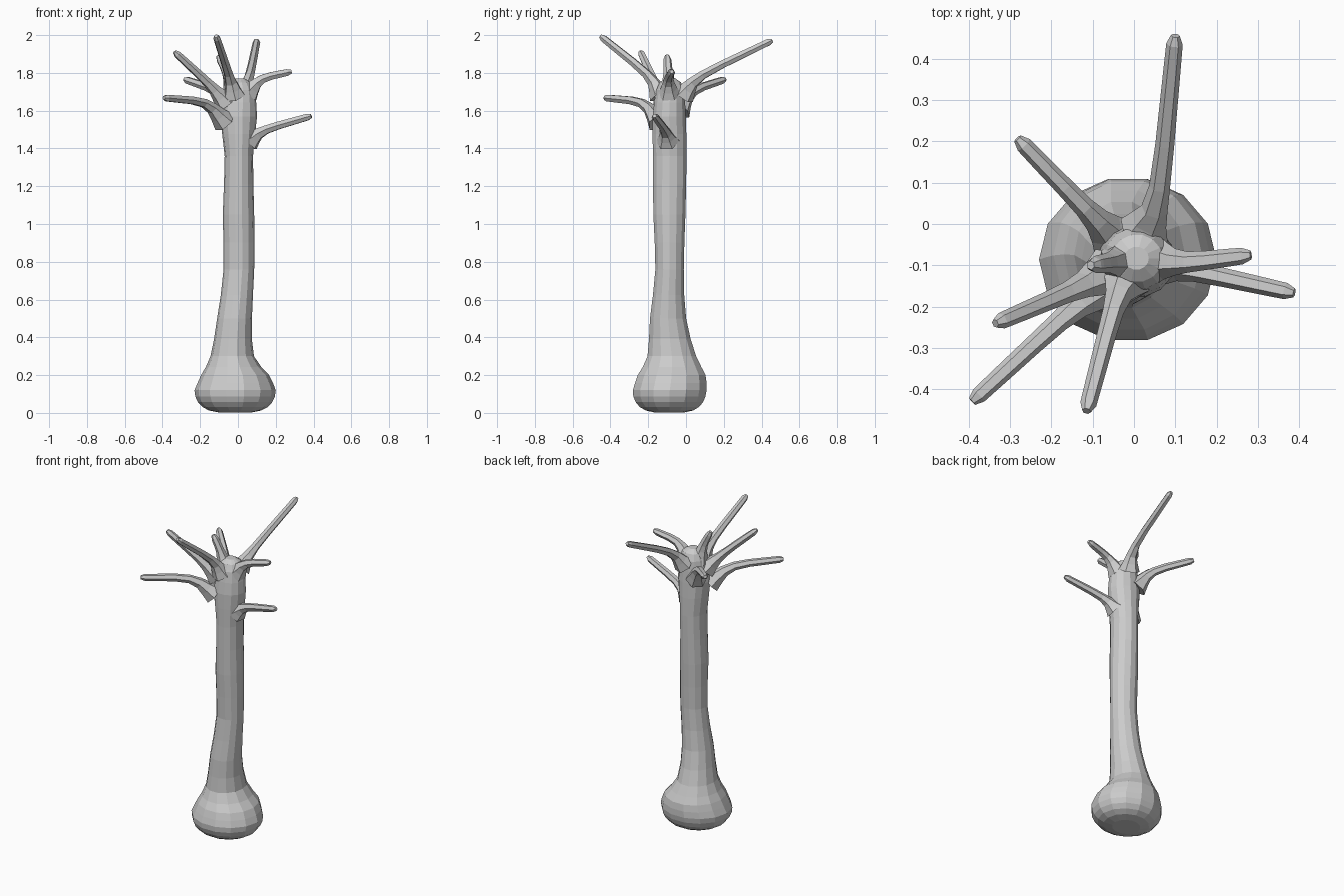
import bpy, bmesh
from math import sin, cos, pi
from mathutils import Vector

if "Cube" in bpy.data.objects:
    bpy.data.objects.remove(bpy.data.objects["Cube"])


def skin(name, rings):
    """Bridge equal-sized rings of points into a closed flat-faced tube."""
    bm = bmesh.new()
    vs = [[bm.verts.new(p) for p in ring] for ring in rings]
    n = len(vs[0])
    for a, b in zip(vs, vs[1:]):
        for i in range(n):
            j = (i + 1) % n
            bm.faces.new((a[i], a[j], b[j], b[i]))
    bm.faces.new(vs[0][::-1])
    bm.faces.new(vs[-1])
    bmesh.ops.recalc_face_normals(bm, faces=bm.faces)
    me = bpy.data.meshes.new(name)
    bm.to_mesh(me)
    bm.free()
    ob = bpy.data.objects.new(name, me)
    bpy.context.collection.objects.link(ob)


def smooth_path(keys, steps):
    """Hermite curve through keys; end tangents follow the end segments."""
    k = [Vector(p) for p in keys]
    out = []
    for i in range(len(k) - 1):
        a, b = k[i], k[i + 1]
        ta = (b - k[i - 1]) / 2 if i else b - a
        tb = (k[i + 2] - a) / 2 if i + 2 < len(k) else b - a
        for s in range(steps):
            t = s / steps
            out.append(a * (2*t**3 - 3*t**2 + 1) + ta * (t**3 - 2*t**2 + t)
                       + b * (3*t**2 - 2*t**3) + tb * (t**3 - t**2))
    return out + [k[-1]]


def oval(cx, cy, rx, ry, z, sides=14):
    return [(cx + rx * cos(2 * pi * i / sides), cy + ry * sin(2 * pi * i / sides), z)
            for i in range(sides)]


# Trunk outline: centre x, centre y, half width, half depth, height
outline = [
    (-0.015, -0.086, 0.215, 0.20, 0.12),
    (-0.015, -0.076, 0.18, 0.184, 0.20),
    (-0.03, -0.075, 0.115, 0.132, 0.30),
    (-0.018, -0.095, 0.092, 0.098, 0.50),
    (0.005, -0.087, 0.081, 0.077, 0.76),
    (0.003, -0.088, 0.083, 0.087, 1.05),
    (0.005, -0.086, 0.075, 0.091, 1.36),
    (0.003, -0.089, 0.098, 0.09, 1.57),
    (0.008, -0.083, 0.08, 0.076, 1.71),
]
rings = []
# rounded underside of the foot
for i in range(5):
    a = pi / 2 * (0.12 + 0.88 * i / 5)
    w = sin(a) ** 0.55
    rings.append(oval(-0.015, -0.088, 0.215 * w, 0.2 * w, 0.12 * (1 - cos(a)) ))
rings += [oval(*v) for v in smooth_path(outline, 2)]
# domed crown
rings.append(oval(0.007, -0.083, 0.062, 0.058, 1.75))
rings.append(oval(0.006, -0.083, 0.03, 0.028, 1.77))
skin("trunk", rings)


def branch(name, root_z, elbow, tip, sides=6):
    """Tube from the trunk axis out over an elbow to a blunt tip, flared at its root."""
    root = Vector((0.0, -0.085, root_z)).lerp(Vector((elbow[0], elbow[1], root_z)), 0.4)
    pts = smooth_path([root, elbow, tip], 3)
    end = pts[-1]
    d = (end - pts[-2]).normalized()
    pts[-1] = end - d * 0.022
    pts.append(end)
    rings = []
    for i, p in enumerate(pts):
        f = i / (len(pts) - 2)
        r = 0.029 - 0.009 * f + 0.034 * max(0, 1 - f / 0.6) ** 2
        if i == len(pts) - 1:
            r = 0.011
        t = (pts[min(i + 1, len(pts) - 1)] - pts[max(i - 1, 0)]).normalized()
        u = t.cross(Vector((0, 0, 1))).normalized()
        v = u.cross(t)
        rings.append([p + r * (u * cos(2 * pi * k / sides) + v * sin(2 * pi * k / sides))
                      for k in range(sides)])
    skin(name, rings)


# Branches: root height, elbow, tip
branch("branch_right_low", 1.44, (0.15, -0.115, 1.50), (0.388, -0.167, 1.572))
branch("branch_right_high", 1.69, (0.13, -0.092, 1.768), (0.283, -0.075, 1.807))
branch("branch_back", 1.68, (0.062, 0.09, 1.79), (0.10, 0.456, 1.972))
branch("branch_front", 1.68, (-0.05, -0.21, 1.795), (-0.115, -0.453, 1.995))
branch("branch_left_front", 1.64, (-0.16, -0.165, 1.748), (-0.336, -0.241, 1.912))
branch("branch_left_low", 1.54, (-0.18, -0.235, 1.64), (-0.392, -0.43, 1.668))
branch("branch_left_back", 1.60, (-0.12, 0.04, 1.703), (-0.282, 0.207, 1.766))
branch("branch_top", 1.69, (-0.06, -0.094, 1.80), (-0.105, -0.10, 1.893))
